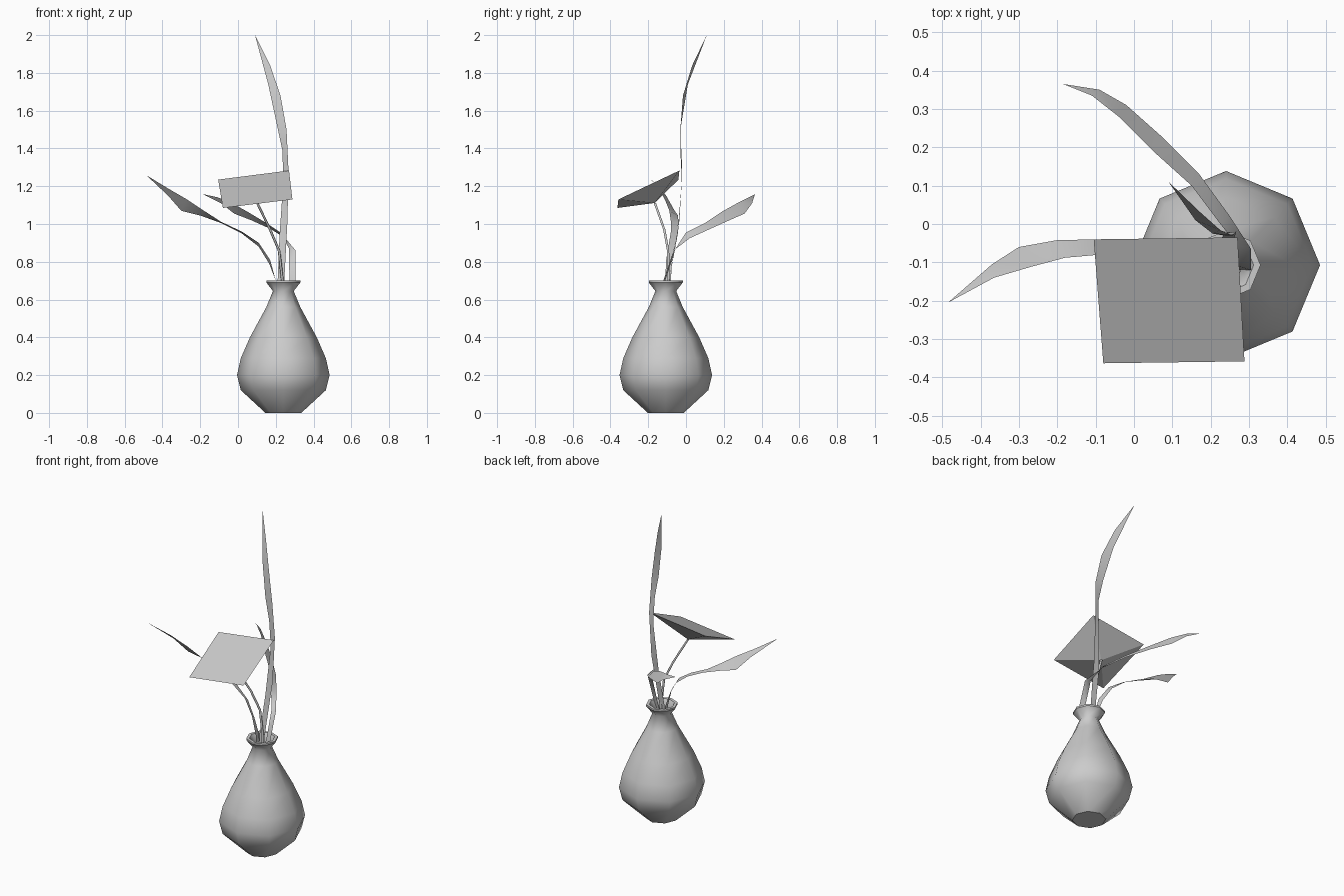
import bpy
import bmesh
from math import cos, sin, pi
from mathutils import Vector

default = bpy.data.objects.get("Cube")
if default:
    bpy.data.objects.remove(default, do_unlink=True)

# One plain grey for everything
grey = bpy.data.materials.new("light_grey")
grey.use_nodes = True
colour = (0.6, 0.6, 0.6, 1)
grey.diffuse_color = colour
shader = next(n for n in grey.node_tree.nodes if n.type == "BSDF_PRINCIPLED")
shader.inputs["Base Color"].default_value = colour
shader.inputs["Roughness"].default_value = 0.8


def finish(name, bm):
    """Turn a bmesh into a named, grey object in the scene."""
    mesh = bpy.data.meshes.new(name)
    bm.to_mesh(mesh)
    bm.free()
    mesh.materials.append(grey)
    obj = bpy.data.objects.new(name, mesh)
    bpy.context.collection.objects.link(obj)
    return obj


def lathe(name, profile, centre, sides, sharp_rings):
    """Revolve a (radius, height) profile, closing both ends with flat caps."""
    bm = bmesh.new()
    rings = []
    for radius, height in profile:
        ring = []
        for i in range(sides):
            a = 2 * pi * i / sides
            ring.append(bm.verts.new((centre[0] + radius * cos(a),
                                      centre[1] + radius * sin(a), height)))
        rings.append(ring)
    for low, high in zip(rings, rings[1:]):
        for i in range(sides):
            j = (i + 1) % sides
            bm.faces.new((low[i], low[j], high[j], high[i])).smooth = True
    bm.faces.new(rings[0][::-1])
    bm.faces.new(rings[-1])
    for k in sharp_rings:
        for i in range(sides):
            edge = bm.edges.get((rings[k][i], rings[k][(i + 1) % sides]))
            edge.smooth = False
    return finish(name, bm)


def leaf(name, tip, rows):
    """Thin blade: a tip followed by pairs of edge points down to the base."""
    bm = bmesh.new()
    point = bm.verts.new(tip)
    pairs = [(bm.verts.new(a), bm.verts.new(b)) for a, b in rows]
    bm.faces.new((point, pairs[0][0], pairs[0][1]))
    for (a, b), (c, d) in zip(pairs, pairs[1:]):
        bm.faces.new((a, c, d, b))
    for face in bm.faces:
        face.smooth = True
    return finish(name, bm)


def tube(name, path, radius, sides):
    """Slim stem swept along a path."""
    bm = bmesh.new()
    rings = []
    for p in path:
        rings.append([bm.verts.new((p[0] + radius * cos(2 * pi * i / sides),
                                    p[1] + radius * sin(2 * pi * i / sides),
                                    p[2])) for i in range(sides)])
    for low, high in zip(rings, rings[1:]):
        for i in range(sides):
            j = (i + 1) % sides
            bm.faces.new((low[i], low[j], high[j], high[i])).smooth = True
    bm.faces.new(rings[0][::-1])
    bm.faces.new(rings[-1])
    return finish(name, bm)


# Eight-sided vase: outer wall, rim, then inner wall
outer = [(.095, 0), (.225, .12), (.245, .2), (.225, .29), (.177, .4),
         (.09, .56), (.055, .645), (.09, .69), (.09, .7)]
inner = [(.072, .7), (.043, .645), (.075, .56), (.16, .4), (.21, .29),
         (.23, .2), (.21, .13), (.085, .02)]
lathe("vase", outer + inner, (.24, -.107), 8,
      (0, len(outer) - 2, len(outer) - 1, len(outer)))

# Tall upright leaf
leaf("tall_leaf", (.09, .11, 2), [
    ((.16, .01, 1.74), (.17, .033, 1.84)),
    ((.205, -.025, 1.53), (.225, -.016, 1.68)),
    ((.235, -.03, 1.39), (.257, -.03, 1.5)),
    ((.24, -.022, 1.23), (.267, -.02, 1.29)),
    ((.22, -.045, .94), (.262, -.035, 1.02)),
    ((.21, -.09, .7), (.245, -.09, .7)),
    ((.21, -.1, .5), (.24, -.1, .5))])

# Leaf arching out to the right side
leaf("side_leaf", (-.485, -.205, 1.258), [
    ((-.37, -.105, 1.15), (-.365, -.14, 1.185)),
    ((-.3, -.06, 1.07), (-.27, -.112, 1.13)),
    ((-.2, -.042, 1.045), (-.18, -.088, 1.07)),
    ((-.09, -.04, 1.005), (-.09, -.08, 1.012)),
    ((.02, -.045, .95), (.02, -.08, .96)),
    ((.11, -.06, .88), (.11, -.09, .9)),
    ((.165, -.075, .79), (.17, -.105, .81)),
    ((.2, -.08, .7), (.2, -.11, .7)),
    ((.22, -.09, .5), (.22, -.12, .5))])

# Leaf arching out to the back
leaf("back_leaf", (-.185, .365, 1.158), [
    ((-.09, .35, 1.11), (-.11, .335, 1.142)),
    ((-.02, .31, 1.055), (-.04, .28, 1.115)),
    ((.07, .23, 1.02), (.05, .19, 1.065)),
    ((.17, .13, .975), (.15, .1, 1.005)),
    ((.25, .02, .925), (.225, 0, .955)),
    ((.305, -.065, .86), (.27, -.055, .87)),
    ((.305, -.12, .7), (.272, -.11, .7)),
    ((.265, -.12, .6), (.24, -.11, .6))])

# Square bloom: flat top over a shallow pyramid that meets the stem
corners = [Vector(c) for c in ((-.105, -.04, 1.235), (.27, -.035, 1.283),
                               (.288, -.358, 1.13), (-.08, -.363, 1.085))]
centre = sum(corners, Vector()) / len(corners)
normal = (corners[2] - corners[0]).cross(corners[1] - corners[3]).normalized()
apex = centre - normal * .08 * (1 if normal.z > 0 else -1)
bm = bmesh.new()
square = [bm.verts.new(c) for c in corners]
bottom = bm.verts.new(apex)
bm.faces.new(square)
for i in range(len(square)):
    bm.faces.new((square[i], bottom, square[(i + 1) % len(square)]))
bmesh.ops.recalc_face_normals(bm, faces=bm.faces)
finish("square_bloom", bm)

# Stem of the square bloom
tube("bloom_stem", [(.235, -.1, .5), (.235, -.092, .7), (.217, -.095, .86),
                    (.17, -.115, .97), tuple(apex)], .007, 6)
